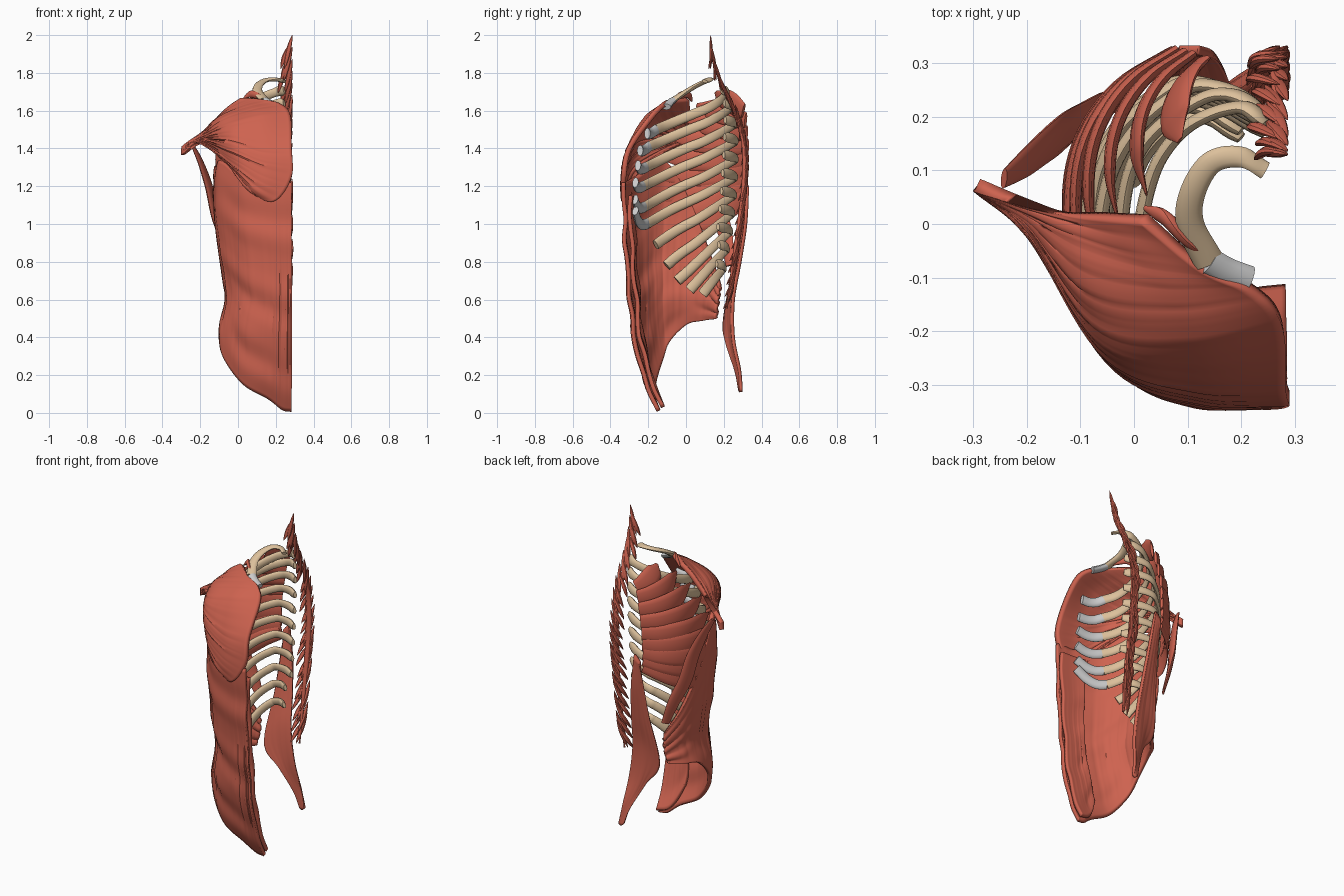
import bpy, random
from math import sin, cos, radians, pi
from mathutils import Vector as V

if "Cube" in bpy.data.objects:
    bpy.data.objects.remove(bpy.data.objects["Cube"])
random.seed(4)

def material(name, rgb):
    m = bpy.data.materials.new(name)
    m.diffuse_color = (*rgb, 1)
    m.use_nodes = True
    m.node_tree.nodes["Principled BSDF"].inputs["Base Color"].default_value = m.diffuse_color
    return m
MUSCLE = material("muscle", (0.62, 0.125, 0.08))
BONE = material("bone", (0.72, 0.53, 0.33))

def interp(table, z):
    if z <= table[0][0]:
        return table[0][1:]
    for a, b in zip(table, table[1:]):
        if z <= b[0]:
            f = (z - a[0]) / (b[0] - a[0])
            return [p + (q - p) * f for p, q in zip(a[1:], b[1:])]
    return table[-1][1:]

# trunk sections: height, half width, front y, back y
TRUNK = [(0, .365, -.10, .20), (.2, .365, -.19, .20), (.45, .355, -.245, .20), (.6, .315, -.255, .22),
         (.8, .345, -.275, .25), (1, .375, -.285, .29), (1.2, .385, -.29, .31), (1.4, .36, -.26, .315),
         (1.55, .30, -.19, .30), (1.65, .23, -.11, .27), (1.72, .18, -.05, .23), (1.8, .12, .02, .16)]
BACK = [(.5, .23), (.8, .27), (1, .30), (1.2, .325), (1.35, .335), (1.5, .31), (1.6, .28),
        (1.7, .22), (1.8, .165), (1.9, .14), (2, .13)]

def trunk(t, z, off=0.0):
    """Point on the half trunk; t = 0 front midline, 90 side, 180 back midline."""
    a, yf, yb = interp(TRUNK, z)
    s, c = sin(radians(t)), cos(radians(t))
    x = .283 - a * abs(s) ** .85 - off * s
    y = (yf + yb) / 2 - (yb - yf) / 2 * (abs(c) ** .9) * (1 if c > 0 else -1) - off * c
    return V((x, y, z))

def smooth_path(pts, n):
    pts = [V(p) for p in pts]
    out = []
    for k in range(n):
        u = k / (n - 1) * (len(pts) - 1)
        i = min(int(u), len(pts) - 2)
        f = u - i
        p1, p2 = pts[i], pts[i + 1]
        p0 = pts[i - 1] if i else p1 * 2 - p2
        p3 = pts[i + 2] if i + 2 < len(pts) else p2 * 2 - p1
        out.append(.5 * (2 * p1 + (p2 - p0) * f + (2 * p0 - 5 * p1 + 4 * p2 - p3) * f * f
                         + (3 * p1 - p0 - 3 * p2 + p3) * f ** 3))
    return out

def make(name, verts, faces, mat):
    me = bpy.data.meshes.new(name)
    me.from_pydata(verts, [], faces)
    if mat:
        me.materials.append(mat)
    ob = bpy.data.objects.new(name, me)
    bpy.context.collection.objects.link(ob)
    return ob

def outward(p):
    return (p - V((.28, .02, p.z))).normalized()

def tube(name, pts, wide, thick, mat, taper=lambda u: 1, n=24, sides=12):
    """Flattened tube lying on the trunk surface."""
    path = smooth_path(pts, n)
    vs, fs = [], []
    for k, p in enumerate(path):
        tan = (path[min(k + 1, n - 1)] - path[max(k - 1, 0)]).normalized()
        side = tan.cross(outward(p)).normalized()
        nor = side.cross(tan)
        r = taper(k / (n - 1))
        vs += [p + side * wide * r * cos(2 * pi * j / sides)
               + nor * thick * r * sin(2 * pi * j / sides) for j in range(sides)]
    for k in range(n - 1):
        for j in range(sides):
            a, b = k * sides + j, k * sides + (j + 1) % sides
            fs.append((a, b, b + sides, a + sides))
    fs += [tuple(range(sides))[::-1], tuple(range((n - 1) * sides, n * sides))]
    return make(name, vs, fs, mat)

def sheet(name, rows, thick, nr=60, nc=40, ripple=.002):
    """Muscle sheet lofted through fibre rows, with fine fibre ripples."""
    fine = [smooth_path(r, nc) for r in rows]
    cols = [smooth_path([r[c] for r in fine], nr) for c in range(nc)]
    vs = []
    for i in range(nr):
        w = random.uniform(-ripple, ripple)
        for c in range(nc):
            p, u = cols[c][i], c / (nc - 1)
            vs.append(p + outward(p) * (w * sin(pi * u) * (1 - u)))
    fs = [(i * nc + c, i * nc + c + 1, (i + 1) * nc + c + 1, (i + 1) * nc + c)
          for i in range(nr - 1) for c in range(nc - 1)]
    ob = make(name, vs, fs, MUSCLE)
    mod = ob.modifiers.new("thickness", "SOLIDIFY")
    mod.thickness, mod.offset = thick, 0
    return ob

def rib_taper(u):
    return (.7 + .35 * min(1, u / .03)) if u < .06 else .84 + .2 * u + .2 * max(0, 1 - (u - .06) / .08)

# first rib: broad, flat and tightly curved
tube("rib_1", [(.245, .10, 1.755), (.20, .125, 1.765), (.145, .115, 1.76), (.11, .06, 1.735), (.105, 0, 1.70),
     (.14, -.07, 1.655)], .014, .027, BONE, n=40, taper=lambda u: .65 + .4 * u)
tube("costal_cartilage_1", [(.14, -.07, 1.655), (.175, -.09, 1.637), (.215, -.105, 1.62)], .017, .027, None, n=10)

# other ribs: head height, front height, front angle
RIBS = [(1.70, 1.51, 36), (1.63, 1.42, 36), (1.54, 1.31, 36), (1.45, 1.21, 36),
        (1.355, 1.10, 38), (1.26, 1.01, 42), (1.165, .90, 56), (1.07, .79, 71), (.975, .71, 84),
        (.88, .66, 97), (.78, .64, 115)]
for i, (zh, zf, t1) in enumerate(RIBS, 1):
    t0 = 150
    def along(t):
        s = (cos(radians(t)) - cos(radians(t0))) / (cos(radians(t1)) - cos(radians(t0)))
        return trunk(t, zh - .01 + (zf - zh) * s, -.014)
    arc = [along(t0 + (t1 - t0) * k / 9) for k in range(10)]
    hx = .245 if i < 10 else .20
    head = V((hx, arc[0].y - .42 * (hx - arc[0].x), zh + .01))
    neck = arc[0].lerp(head, .5) + V((0, .014, .002))
    tube(f"rib_{i + 1}", [head, neck] + arc, .027, .014, BONE, n=48, taper=rib_taper)
    # costal cartilage
    if i < 7:
        rise = [0, 0, .0, .01, .02, .04, .07][i]
        z = arc[-1].z
        tip = [trunk(t1 + (11 - t1) * k / 3, z - .012 * sin(pi * k / 3) - .007 * k * (i < 3) + rise * (k / 3) ** 2, -.014)
               for k in range(4)]
        tube(f"costal_cartilage_{i + 1}", tip, .029, .016, None, n=14)

# chest muscle: fibres from breastbone and collarbone to upper arm
chest = [((.02, .01, 1.66), (-.13, .02, 1.53)), ((.13, -.08, 1.65), (-.10, -.03, 1.555)),
         ((.22, -.12, 1.63), (-.08, -.11, 1.55)), ((.275, -.18, 1.57), (-.06, -.19, 1.51)),
         ((.284, -.30, 1.40), (-.05, -.235, 1.45)), ((.284, -.33, 1.25), (-.03, -.26, 1.37)),
         ((.20, -.33, 1.125), (-.02, -.255, 1.30)), ((.09, -.30, 1.155), (-.06, -.20, 1.33))]
rows = []
for k, (a, b) in enumerate(chest):
    a, b, f = V(a), V(b), k / 7
    bulge = (a + b) / 2 + V((0, -.03 * min(1, k / 3), .012 if k < 4 else -.02))
    rows.append([a, bulge, b, V((-.19, .035 - .05 * f - .02 * sin(pi * f), 1.475 - .05 * f)),
                 V((-.293, .072, 1.41 - .045 * f))])
sheet("chest_muscle", rows, .027, nr=80, ripple=.005)

# outer abdominal wall: angle, bottom, top
wall = [(0, .01, 1.22), (5, .02, 1.22), (14, .075, 1.22), (35, .15, 1.25), (60, .28, 1.33), (75, .38, 1.3),
        (95, .47, 1.08), (115, .49, .85), (135, .50, .68)]
sheet("outer_abdominal_wall",
      [[trunk(t, z0 + (z1 - z0) * k / 12, .022 + .018 * max(0, cos(radians(t)))
              + .007 * sin(k * 2.3) * cos(radians(t))) for k in range(13)]
       for t, z0, z1 in wall], .022, nr=80, nc=60, ripple=.005)

# straight abdominal muscle, with bands
sheet("straight_abdominal_muscle",
      [[trunk(t, z0 + (1.15 - z0) * k / 12, .008 + .006 * sin(k * 1.9)) for k in range(13)]
       for t, z0 in ((0, .03), (7, .05), (13, .1), (20, .2))], .022, nr=24, nc=60)

# side chest muscle: fan of digits from the shoulder blade border to the ribs
digits = [(1.60, 1.70, 112), (1.55, 1.63, 86), (1.48, 1.55, 80), (1.41, 1.45, 72), (1.34, 1.34, 67),
          (1.275, 1.24, 66), (1.22, 1.13, 70), (1.18, 1.04, 78), (1.14, .97, 90)]
for i, (za, zb, t) in enumerate(digits):
    pts = [trunk(153 + (t - 153) * k / 5, za + (zb - za) * (k / 5) ** 1.1, .046 - .03 * k / 5) for k in range(6)]
    tube(f"side_chest_digit_{i + 1}", pts, .055, .011, MUSCLE,
         taper=lambda u: (.75 + .35 * sin(pi * u)) * (1 if u < .75 else 1 - .75 * (u - .75) / .25))

# broad back muscle: arm strip and lower sheet
tube("broad_back_arm_strip", [(-.243, .085, 1.42), (-.20, .118, 1.33), (-.155, .155, 1.2), (-.12, .18, 1.05),
     (-.07, .215, .92), (-.02, .23, .78)], .047, .014, MUSCLE,
     taper=lambda u: .3 + .75 * sin(pi * min(1, .06 + u * .85)), n=36)
sheet("broad_back_lower_sheet",
      [[(.12, .325, 1.2), (.15, .315, 1.0), (.17, .285, .8), (.185, .25, .6), (.21, .25, .4), (.235, .285, .22), (.25, .29, .12)],
       [(.10, .325, 1.18), (.115, .31, 1.0), (.12, .275, .8), (.12, .235, .6), (.15, .235, .4), (.215, .275, .22), (.235, .29, .11)],
       [(.085, .325, 1.16), (.08, .295, 1.0), (.065, .26, .8), (.035, .205, .5), (.12, .215, .37), (.19, .265, .22), (.22, .285, .12)]],
      .018, nr=24)

# deep spine muscle: a thin column with feathered slips
tube("spine_muscle_column", [(.265, interp(BACK, z)[0] - .02, z) for z in (.55, .8, 1, 1.2, 1.4, 1.55, 1.66)],
     .016, .012, MUSCLE, taper=lambda u: .3 + .7 * sin(pi * u), n=40)
for i in range(21):
    z = .55 + i * .0635
    for row, x in enumerate((.25, .222)):
        x += random.uniform(-.012, .008)
        top = min(2, z + .18 - .05 * row)
        y0, y1 = interp(BACK, z)[0], interp(BACK, top)[0]
        pts = [(x, y0 - .03 - .01 * row, z), (x + .02, (y0 + y1) / 2 - .012, (z + top) / 2),
               (.287 - .015 * row, y1, top)]
        tube(f"spine_slip_{row + 1}_{i + 1}", pts, .013, .009, MUSCLE,
             taper=lambda u: .08 + .92 * sin(pi * u) ** .8, n=12, sides=8)

# small muscle under the collarbone
tube("collarbone_muscle", [(.02, .03, 1.65), (.06, .01, 1.685), (.10, -.03, 1.68), (.15, -.07, 1.655)], .02, .014,
     MUSCLE, taper=lambda u: .25 + .75 * sin(pi * u))

# smooth shading
for ob in bpy.context.scene.objects:
    ob.select_set(True)
    bpy.context.view_layer.objects.active = ob
bpy.ops.object.shade_smooth_by_angle(angle=radians(40))
